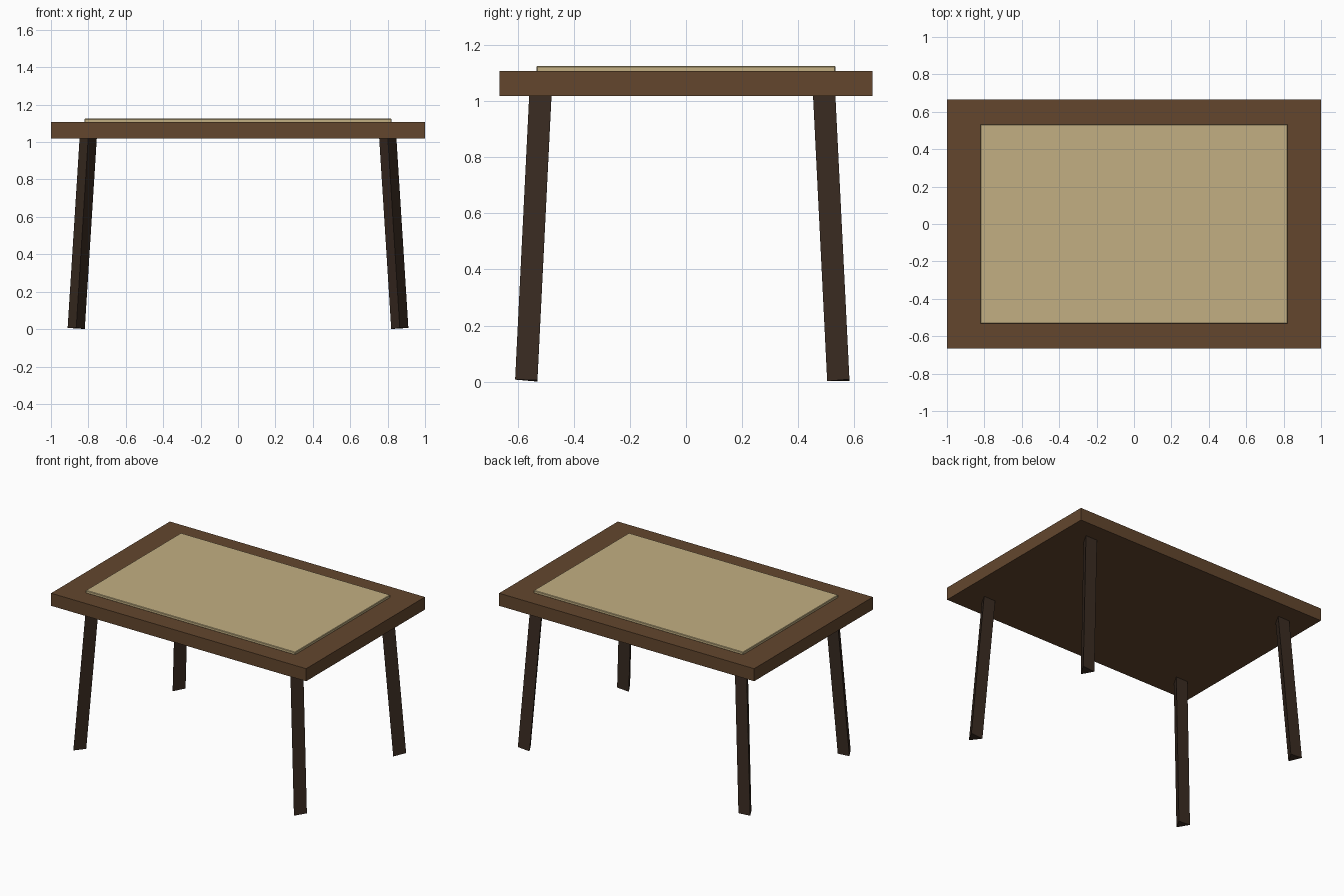
import bpy, bmesh
from mathutils import Vector, Matrix

if "Cube" in bpy.data.objects:
    bpy.data.objects.remove(bpy.data.objects["Cube"])


def material(name, rgb):
    m = bpy.data.materials.new(name)
    m.diffuse_color = (*rgb, 1.0)
    m.use_nodes = True
    m.node_tree.nodes["Principled BSDF"].inputs["Base Color"].default_value = m.diffuse_color
    return m


WOOD = material("brown wood", (0.125, 0.062, 0.027))
DARK = material("dark wood", (0.043, 0.025, 0.016))
CLOTH = material("beige cloth", (0.54, 0.43, 0.225))


def finish(bm, name, mat):
    me = bpy.data.meshes.new(name)
    bm.to_mesh(me)
    bm.free()
    me.materials.append(mat)
    ob = bpy.data.objects.new(name, me)
    bpy.context.collection.objects.link(ob)
    return ob


def slab(name, hx, hy, z0, z1, mat):
    bm = bmesh.new()
    m = Matrix.Translation((0, 0, (z0 + z1) / 2)) @ Matrix.Diagonal((2 * hx, 2 * hy, z1 - z0, 1))
    bmesh.ops.create_cube(bm, size=1, matrix=m)
    return finish(bm, name, mat)


# Thick table top
slab("table_top", 1.0, 0.665, 1.018, 1.107, WOOD)

# Thin cloth with slightly chamfered edges
mat_ob = slab("table_cloth", 0.821, 0.533, 1.105, 1.125, CLOTH)
bev = mat_ob.modifiers.new("edge", 'BEVEL')
bev.width = 0.003
bev.segments = 1


def leg(name, sx, sy):
    """Three-sided leg, apex towards the front, splayed outward."""
    foot = Vector((sx * 0.865, sy * 0.556, 0.0048))
    head = Vector((sx * 0.80, sy * 0.505, 1.035))
    axis = head - foot
    rot = Vector((0, 0, 1)).rotation_difference(axis).to_matrix().to_4x4()
    r = 0.053
    bm = bmesh.new()
    ring = [(0, -r), (r * 0.866, r / 2), (-r * 0.866, r / 2)]
    base = bm.faces.new([bm.verts.new((x, y, 0)) for x, y in ring])
    ext = bmesh.ops.extrude_face_region(bm, geom=[base], use_keep_orig=True)
    top = [v for v in ext["geom"] if isinstance(v, bmesh.types.BMVert)]
    bmesh.ops.translate(bm, verts=top, vec=(0, 0, axis.length))
    bmesh.ops.recalc_face_normals(bm, faces=bm.faces)
    bmesh.ops.transform(bm, matrix=Matrix.Translation(foot) @ rot, verts=bm.verts)
    finish(bm, name, DARK)


# Four legs
for sx, side in ((-1, "left"), (1, "right")):
    for sy, end in ((-1, "front"), (1, "back")):
        leg(f"{end}_{side}_leg", sx, sy)
